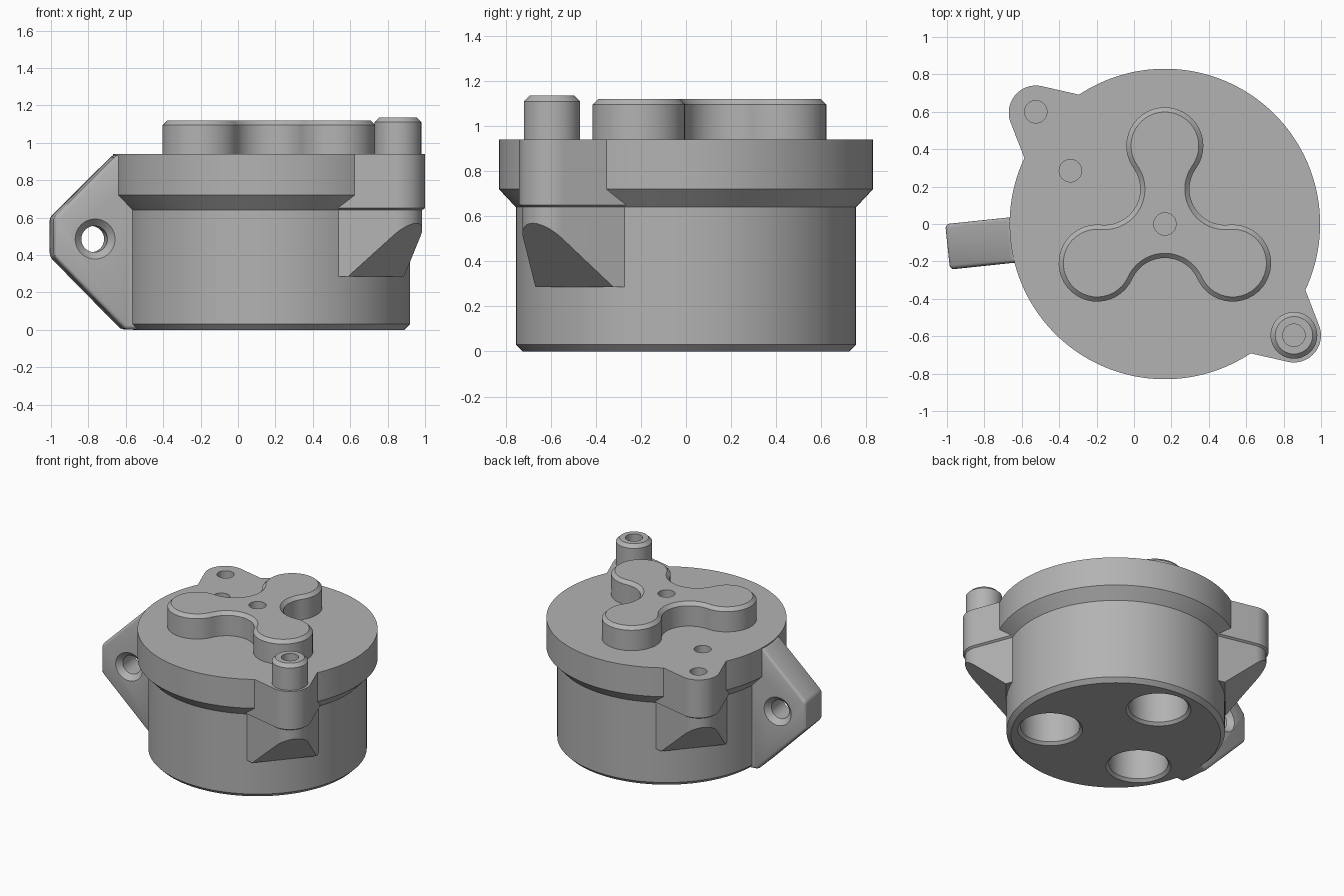
import bpy, bmesh
from math import radians, cos, sin, tan, hypot, atan2, pi
from mathutils import Matrix, Vector

cube = bpy.data.objects.get("Cube")
if cube:
    bpy.data.objects.remove(cube)

GREY = (0.45, 0.45, 0.45, 1)
metal = bpy.data.materials.new("grey metal")
metal.use_nodes = True
metal.diffuse_color = GREY
bsdf = next(n for n in metal.node_tree.nodes if n.type == 'BSDF_PRINCIPLED')
bsdf.inputs["Base Color"].default_value = GREY

CX = 0.165                     # axis of the round housing
TOP = 0.94                     # upper face of the flange
AXIS = Matrix.Translation((CX, 0, 0))


def turned(deg):
    return AXIS @ Matrix.Rotation(radians(deg), 4, 'Z')


def loft(name, rings, matrix=AXIS, cut=None):
    """Solid skinned through equal-length rings, optionally trimmed by a plane."""
    bm = bmesh.new()
    loops = [[bm.verts.new(p) for p in ring] for ring in rings]
    n = len(loops[0])
    for a, b in zip(loops, loops[1:]):
        for i in range(n):
            j = (i + 1) % n
            bm.faces.new((a[i], a[j], b[j], b[i]))
    bm.faces.new(loops[0][::-1])
    bm.faces.new(loops[-1])
    if cut:
        bmesh.ops.bisect_plane(bm, geom=bm.verts[:] + bm.edges[:] + bm.faces[:],
                               plane_co=cut[0], plane_no=cut[1], clear_outer=True)
        bmesh.ops.holes_fill(bm, edges=[e for e in bm.edges if e.is_boundary], sides=0)
    bm.transform(matrix)
    bmesh.ops.recalc_face_normals(bm, faces=bm.faces[:])
    mesh = bpy.data.meshes.new(name)
    bm.to_mesh(mesh)
    bm.free()
    mesh.materials.append(metal)
    obj = bpy.data.objects.new(name, mesh)
    bpy.context.collection.objects.link(obj)
    return obj


def circle(r, z, n=64):
    return [(r * cos(2 * pi * i / n), r * sin(2 * pi * i / n), z) for i in range(n)]


def lathe(name, profile, matrix=AXIS, n=64):
    return loft(name, [circle(r, z, n) for r, z in profile], matrix)


def activate(obj):
    bpy.ops.object.select_all(action='DESELECT')
    obj.select_set(True)
    bpy.context.view_layer.objects.active = obj


def combine(target, tool, operation):
    activate(target)
    mod = target.modifiers.new("join", 'BOOLEAN')
    mod.operation, mod.solver, mod.object = operation, 'EXACT', tool
    bpy.ops.object.modifier_apply(modifier=mod.name)
    bpy.data.objects.remove(tool)


def drill(target, x, y, top, depth, r=0.06):
    tool = lathe("drill", [(r, top - depth), (r, top + 0.1)],
                 Matrix.Translation((x, y, 0)), 40)
    combine(target, tool, 'DIFFERENCE')


def finish(obj):
    activate(obj)
    bpy.ops.object.shade_smooth_by_angle(angle=radians(25))


# Round housing with overhanging flange
housing = lathe("housing", [(0.725, 0), (0.755, 0.03), (0.755, 0.64),
                            (0.83, 0.72), (0.83, TOP)], n=144)

# Two opposite ears with sloping undersides
EAR_DIST, TAPER, EAR_ANGLE = 0.911, radians(28), -40.8


def ear_ring(r, z, steps=24):
    inner = 0.55
    w = r / cos(TAPER) + (EAR_DIST - inner) * tan(TAPER)
    lim = pi / 2 - TAPER
    arc = [-lim + 2 * lim * i / steps for i in range(steps + 1)]
    return ([(inner, -w, z)]
            + [(EAR_DIST + r * cos(a), r * sin(a), z) for a in arc]
            + [(inner, w, z)])


for side in (0, 180):
    ear = loft("ear", [ear_ring(0.13, 0.285), ear_ring(0.13, 0.64),
                       ear_ring(0.145, 0.65), ear_ring(0.145, TOP)],
               turned(EAR_ANGLE + side), cut=(Vector((0.757, 0, 0.285)), Vector((1, 0, -1))))
    combine(housing, ear, 'UNION')

# Side mounting tab with softened edges and a countersunk cross hole
TAB = turned(186)
profile = [(0.69, 0.002), (0.785, 0.002), (1.168, 0.39), (1.168, 0.6),
           (0.826, 0.938), (0.69, 0.938)]
tab = loft("tab", [[(u, v, z) for u, z in profile] for v in (-0.122, 0.122)], TAB)
activate(tab)
bevel = tab.modifiers.new("soft", 'BEVEL')
bevel.width, bevel.segments = 0.022, 3
bpy.ops.object.modifier_apply(modifier=bevel.name)
combine(housing, tab, 'UNION')
cross = TAB @ Matrix.Translation((0.947, 0, 0.485)) @ Matrix.Rotation(pi / 2, 4, 'X')
combine(housing, lathe("cross_hole", [(0.125, -0.14), (0.07, -0.085),
                                      (0.07, 0.085), (0.125, 0.14)], cross), 'DIFFERENCE')

# Three countersunk sockets in the underside
for a in (90, 210, 330):
    socket = lathe("socket", [(0.245, -0.02), (0.205, 0.02), (0.205, 0.3)],
                   turned(a) @ Matrix.Translation((0.46, 0, 0)))
    combine(housing, socket, 'DIFFERENCE')

# Blind holes in the upper face
drill(housing, -0.525, 0.6, TOP, 0.2)
drill(housing, -0.34, 0.285, TOP, 0.2)
finish(housing)

# Three-lobed boss with a chamfered rim
LOBE_DIST, LOBE_R, WAIST_DIST = 0.418, 0.206, 0.373
qx = WAIST_DIST * cos(pi / 3) - LOBE_DIST
qy = WAIST_DIST * sin(pi / 3)
WAIST_R = hypot(qx, qy) - LOBE_R
PHI = atan2(qy, qx)


def boss_ring(inset, z, steps=28):
    pts = []
    for k in range(3):
        a = pi / 2 + k * 2 * pi / 3
        b = a + pi / 3
        for i in range(steps + 1):
            t = a - PHI + 2 * PHI * i / steps
            pts.append((LOBE_DIST * cos(a) + (LOBE_R - inset) * cos(t),
                        LOBE_DIST * sin(a) + (LOBE_R - inset) * sin(t), z))
        start, mid = a + PHI + pi, b + pi
        for i in range(1, steps):
            t = start + 2 * (mid - start) * i / steps
            pts.append((WAIST_DIST * cos(b) + (WAIST_R + inset) * cos(t),
                        WAIST_DIST * sin(b) + (WAIST_R + inset) * sin(t), z))
    return pts


boss = loft("three_lobed_boss", [boss_ring(0, 0.93), boss_ring(0, 1.095),
                                 boss_ring(0.025, 1.12)])
drill(boss, CX, 0, 1.12, 0.15)
finish(boss)

# Hollow locating pin on the front ear
PIN = (0.855, -0.595)
pin = lathe("locating_pin", [(0.125, 0.93), (0.125, 1.11), (0.1, 1.135)],
            Matrix.Translation((*PIN, 0)))
drill(pin, *PIN, 1.135, 0.16)
finish(pin)
